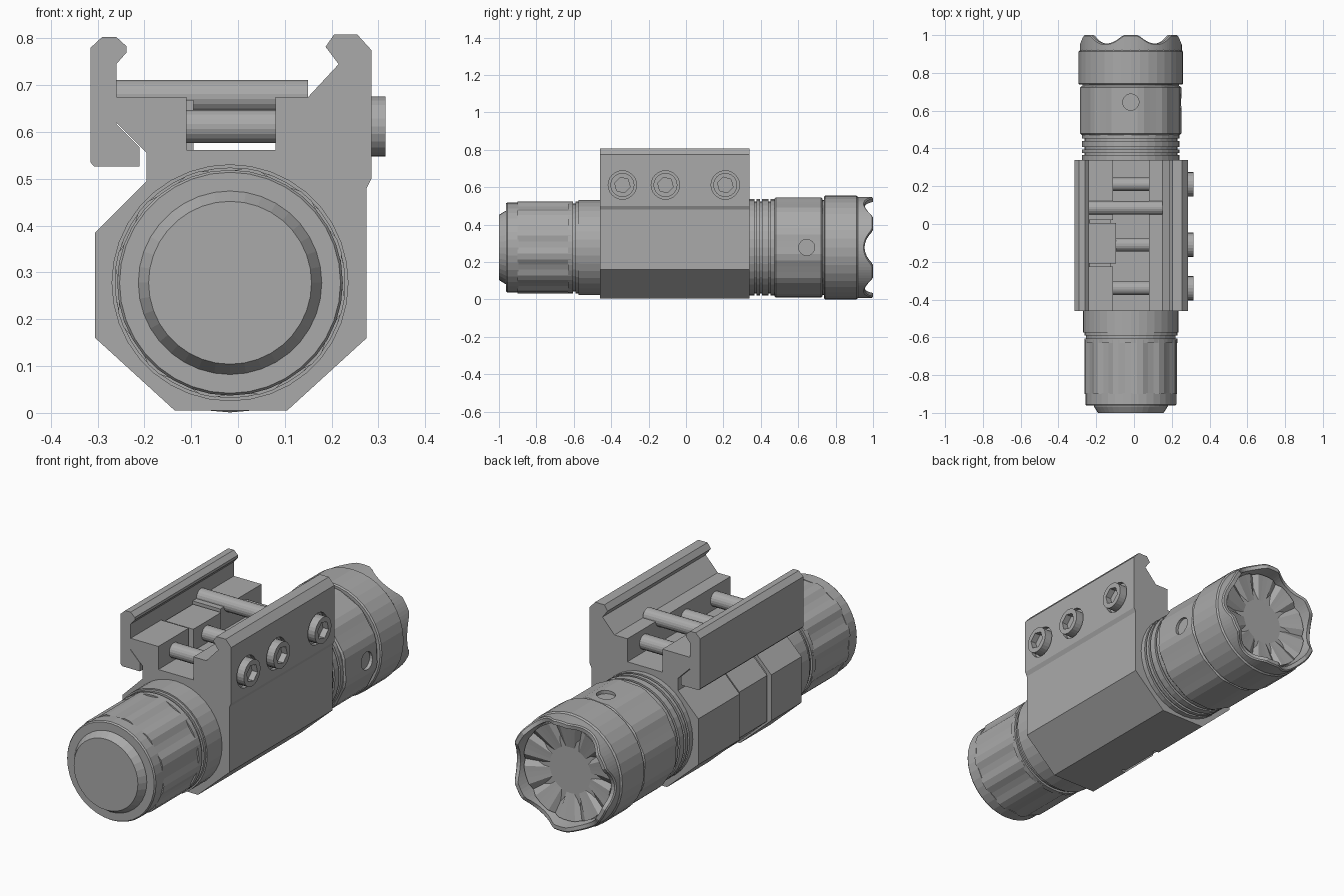
import bpy, bmesh, math
from mathutils import Vector

cube = bpy.data.objects.get("Cube")
if cube:
    bpy.data.objects.remove(cube, do_unlink=True)

CX, CZ = -0.017, 0.278          # light axis
Y0, Y1 = -0.46, 0.34            # mount length

grey = bpy.data.materials.new("matte_grey")
grey.use_nodes = True
colour = (0.4, 0.4, 0.4, 1)
grey.diffuse_color = colour
grey.node_tree.nodes["Principled BSDF"].inputs["Base Color"].default_value = colour


def loft(name, loops, closed=False):
    """Skin a list of equal-length point loops; cap the ends unless closed."""
    bm = bmesh.new()
    rings = [[bm.verts.new(p) for p in loop] for loop in loops]
    pairs = list(zip(rings, rings[1:]))
    if closed:
        pairs.append((rings[-1], rings[0]))
    else:
        bm.faces.new(rings[0])
        bm.faces.new(rings[-1])
    for a, b in pairs:
        for i in range(len(a)):
            j = (i + 1) % len(a)
            bm.faces.new((a[i], a[j], b[j], b[i]))
    bmesh.ops.remove_doubles(bm, verts=bm.verts, dist=1e-5)
    bmesh.ops.recalc_face_normals(bm, faces=bm.faces)
    mesh = bpy.data.meshes.new(name)
    bm.to_mesh(mesh)
    bm.free()
    mesh.materials.append(grey)
    obj = bpy.data.objects.new(name, mesh)
    bpy.context.collection.objects.link(obj)
    return obj


def ring(y, r, seg, offset=lambda i: 0):
    return [(CX + (r + offset(i)) * math.cos(math.tau * i / seg), y,
             CZ + (r + offset(i)) * math.sin(math.tau * i / seg)) for i in range(seg)]


def lathe(name, profile, seg=36, offset=lambda i: 0):
    return loft(name, [ring(y, r, seg, offset) for y, r in profile])


def rod(name, start, axis, length, r, seg=20):
    """Cylinder along an axis from a start point."""
    axis = Vector(axis)
    u = axis.orthogonal().normalized()
    v = axis.cross(u)
    def circle(c):
        return [c + r * (u * math.cos(math.tau * i / seg) + v * math.sin(math.tau * i / seg))
                for i in range(seg)]
    start = Vector(start)
    return loft(name, [circle(start), circle(start + axis * length)])


def cut(target, cutter):
    mod = target.modifiers.new("cut", "BOOLEAN")
    mod.operation = "DIFFERENCE"
    mod.solver = "EXACT"
    mod.object = cutter
    bpy.context.view_layer.objects.active = target
    bpy.ops.object.modifier_apply(modifier="cut")
    bpy.data.objects.remove(cutter, do_unlink=True)


# Mount body with fixed jaw, stepped along its length on the left side
def mount_section(y, inset=0.0, pillar=-0.11, top=0.675):
    pts = [(-0.135 + inset, 0.005), (0.105, 0.005), (0.275, 0.16), (0.275, 0.48),
           (0.285, 0.5), (0.285, 0.775), (0.255, 0.808), (0.205, 0.808),
           (0.187, 0.782), (0.215, 0.745), (0.15, 0.675), (0.08, 0.675),
           (0.08, 0.562), (pillar, 0.562), (pillar, top), (-0.26 + inset, top),
           (-0.26 + inset, 0.62), (-0.195, 0.555), (-0.195, 0.495 - inset),
           (-0.305 + inset, 0.385), (-0.305 + inset, 0.16)]
    return [(x, y, z) for x, z in pts]


SLIT = dict(inset=0.025, pillar=-0.125, top=0.63)
MIDDLE = dict(inset=0.012, pillar=-0.095, top=0.668)
spans = [(Y0, -0.225, {}), (-0.225, -0.21, SLIT), (-0.21, 0.005, MIDDLE),
         (0.005, 0.02, SLIT), (0.02, Y1, {})]
mount = loft("mount_body", [mount_section(y, **kw) for a, b, kw in spans for y in (a, b)])

# Sliding clamp jaw
jaw = [(-0.315, 0.535), (-0.307, 0.526), (-0.21, 0.526), (-0.21, 0.567), (-0.26, 0.617),
       (-0.26, 0.745), (-0.238, 0.77), (-0.238, 0.783), (-0.26, 0.803),
       (-0.29, 0.803), (-0.315, 0.78)]
loft("clamp_jaw", [[(x, y, z) for x, z in jaw] for y in (Y0, Y1)])

# Clamp screws with counterbores and hex sockets
X = (1, 0, 0)
for n, y in enumerate((-0.34, -0.11, 0.21), 1):
    cut(mount, rod("cutter", (0.265, y, 0.612), X, 0.1, 0.076, 24))
    rod(f"screw_shaft_{n}", (-0.2, y, 0.612), X, 0.35, 0.036)
    head = rod(f"screw_head_{n}", (0.255, y, 0.612), X, 0.06, 0.064, 24)
    cut(head, rod("cutter", (0.285, y, 0.612), X, 0.1, 0.043, 6))

# Recoil cross bar
rod("cross_bar", (-0.262, 0.085, 0.676), X, 0.412, 0.036)


# Fluted grips: twelve shallow flutes around
def flutes(i):
    return -0.009 if i % 4 < 2 else 0


# Tail end
lathe("tail_button", [(-1.0, 0.174), (-0.965, 0.196), (-0.9, 0.196)])
lathe("tail_collar", [(-0.962, 0.236), (-0.955, 0.241), (-0.895, 0.241)])
lathe("tail_grip", [(-0.9, 0.247), (-0.615, 0.247)], 48, flutes)
lathe("tail_grip_rim", [(-0.63, 0.246), (-0.605, 0.246)], 48)
lathe("tail_groove", [(-0.61, 0.236), (-0.59, 0.236), (-0.59, 0.246), (-0.575, 0.246),
                      (-0.575, 0.253), (Y0 + 0.01, 0.253)])

# Ringed neck
neck = [(Y1 - 0.01, 0.258)]
for y in (0.365, 0.395, 0.44):
    neck += [(y, 0.258), (y, 0.246), (y + 0.012, 0.246), (y + 0.012, 0.258)]
lathe("ringed_neck", neck + [(0.48, 0.258)])

# Head grip with two dimples
grip = lathe("head_grip", [(0.472, 0.262), (0.48, 0.27), (0.722, 0.27), (0.73, 0.262)], 48,
             lambda i: flutes(i) * 0.6)
cut(grip, rod("cutter", (CX + 0.25, 0.645, CZ), X, 0.1, 0.043))
cut(grip, rod("cutter", (CX, 0.645, CZ + 0.25), (0, 0, 1), 0.1, 0.043))

# Head barrel
lathe("head_neck", [(0.72, 0.255), (0.75, 0.255)])
lathe("head_barrel", [(0.738, 0.271), (0.744, 0.277), (0.912, 0.277), (0.92, 0.27)])

# Crown bezel: six scallops in the rim
SEG = 96


def crown(i):
    away = abs((i * 360 / SEG + 30) % 60 - 30) / 21
    return 1 - 0.045 * max(0, 1 - away ** 2)


def rim(r, drop=0):
    return [(x, crown(i) - drop, z) for i, (x, _, z) in enumerate(ring(0, r, SEG))]


loft("crown_bezel", [ring(0.9, 0.27, SEG), rim(0.27, 0.006), rim(0.264),
                     rim(0.246), ring(0.9, 0.236, SEG)], closed=True)

# Ten-panel reflector with radial slots and a deep centre hole
PANEL = 5
bowl = [(0.88, 0.235), (0.948, 0.235), (0.91, 0.068), (0.78, 0.055)]
loops = []
for k, (y, r) in enumerate(bowl):
    loop = ring(y, r, 10 * PANEL)
    if k in (1, 2):
        loop = [(x, yy - (0.014 if i % PANEL == 0 else 0), z)
                for i, (x, yy, z) in enumerate(loop)]
    loops.append(loop)
reflector = loft("reflector", loops + [ring(0.77, 0.055, 10 * PANEL),
                                       ring(0.77, 0.235, 10 * PANEL)], closed=True)
lathe("lamp", [(0.76, 0.06), (0.8, 0.06), (0.815, 0.03)], 20)
